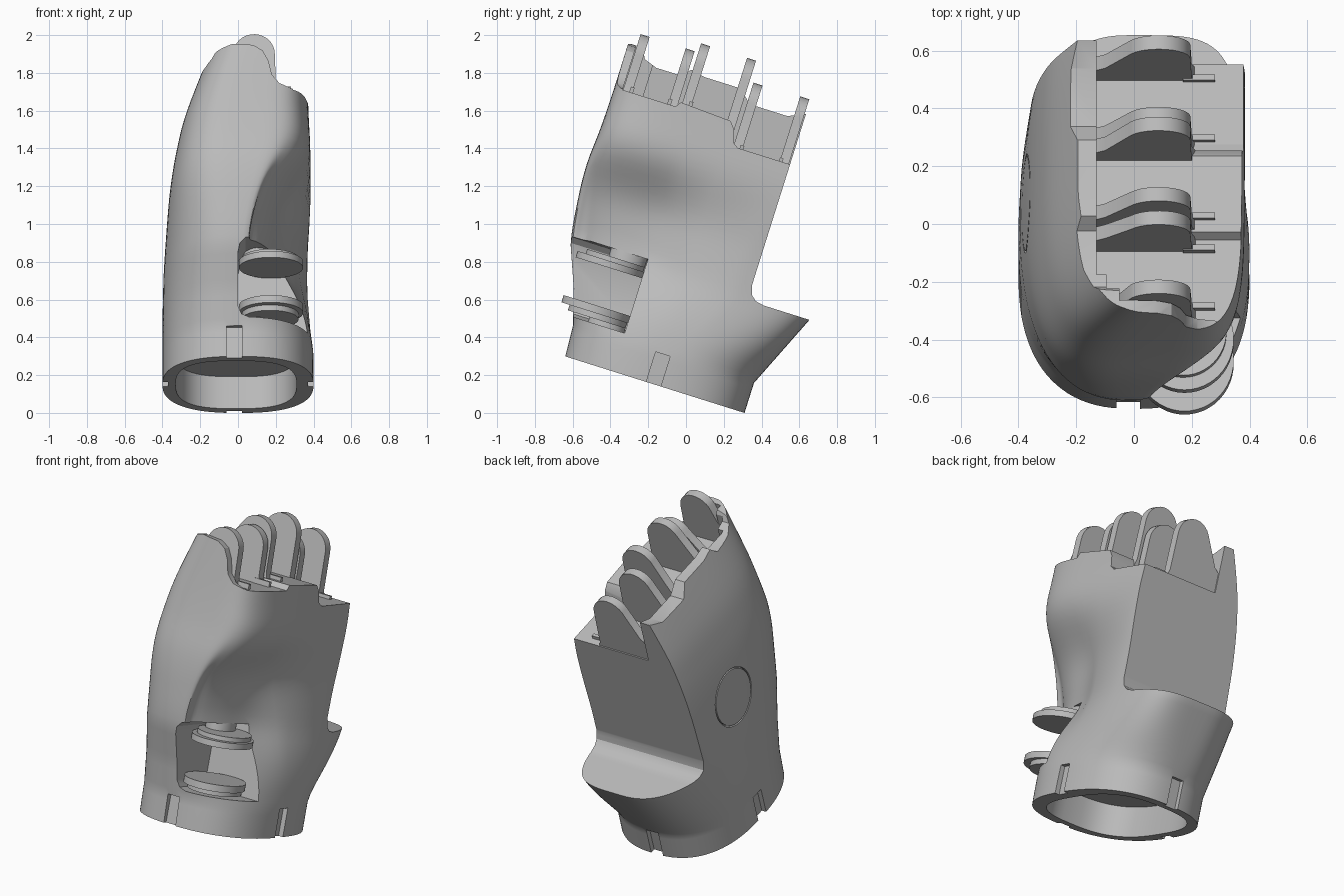
import bpy, bmesh, math

cube = bpy.data.objects.get("Cube")
if cube:
    bpy.data.objects.remove(cube, do_unlink=True)

TILT = math.radians(17.5)      # the whole hand leans back on its wrist
parts = []

grey = bpy.data.materials.new("plain grey")
grey.use_nodes = True
grey.diffuse_color = (0.5, 0.5, 0.5, 1)
grey.node_tree.nodes["Principled BSDF"].inputs["Base Color"].default_value = (0.5, 0.5, 0.5, 1)


def add_object(name, bm):
    bmesh.ops.recalc_face_normals(bm, faces=bm.faces)
    mesh = bpy.data.meshes.new(name)
    bm.to_mesh(mesh)
    bm.free()
    mesh.materials.append(grey)
    obj = bpy.data.objects.new(name, mesh)
    bpy.context.collection.objects.link(obj)
    return obj


def bridge(bm, rings, closed=False):
    """Skin a list of point rings; cap the ends, or join them when closed."""
    loops = [[bm.verts.new(p) for p in ring] for ring in rings]
    count = len(loops[0])
    pairs = list(zip(loops, loops[1:]))
    if closed:
        pairs.append((loops[-1], loops[0]))
    for a, b in pairs:
        for i in range(count):
            j = (i + 1) % count
            bm.faces.new((a[i], a[j], b[j], b[i]))
    if not closed:
        bm.faces.new(loops[0])
        bm.faces.new(loops[-1])


def prism(name, outline, axis, low, high):
    """Extrude a 2D outline along the axis it leaves out."""
    place = {"x": lambda p, d: (d, p[0], p[1]),
             "y": lambda p, d: (p[0], d, p[1]),
             "z": lambda p, d: (p[0], p[1], d)}[axis]
    bm = bmesh.new()
    bridge(bm, [[place(p, d) for p in outline] for d in (low, high)])
    return add_object(name, bm)


def box(name, x, y, z):
    return prism(name, [(x[0], y[0]), (x[1], y[0]), (x[1], y[1]), (x[0], y[1])], "z", *z)


def oval(cx, cy, rx, ry, power=2.0, count=48):
    points = []
    for i in range(count):
        a = math.tau * i / count
        c, s = math.cos(a), math.sin(a)
        points.append((cx + rx * math.copysign(abs(c) ** (2 / power), c),
                       cy + ry * math.copysign(abs(s) ** (2 / power), s)))
    return points


def cut(target, cutter):
    mod = target.modifiers.new("cut", "BOOLEAN")
    mod.operation = "DIFFERENCE"
    mod.solver = "EXACT"
    mod.object = cutter
    graph = bpy.context.evaluated_depsgraph_get()
    mesh = bpy.data.meshes.new_from_object(target.evaluated_get(graph))
    target.modifiers.clear()
    target.data = mesh
    bpy.data.objects.remove(cutter, do_unlink=True)


def smooth(x):
    x = min(max(x, 0), 1)
    return x * x * (3 - 2 * x)


# Palm shell: height, front, back, right edge, left edge of each section
SECTIONS = [
    (0.093, -0.70, 0.296, -0.40, 0.40), (0.26, -0.71, 0.296, -0.40, 0.40),
    (0.45, -0.765, 0.38, -0.40, 0.385), (0.665, -0.85, 0.475, -0.395, 0.37),
    (0.90, -0.885, 0.47, -0.38, 0.37), (1.10, -0.897, 0.45, -0.362, 0.38),
    (1.30, -0.885, 0.45, -0.33, 0.385), (1.50, -0.88, 0.45, -0.28, 0.375),
    (1.80, -0.88, 0.45, -0.165, 0.365)]


def blend(k, f):
    """Straight sides up to the flange, a smooth curve above it."""
    last = len(SECTIONS) - 1
    rows = [SECTIONS[min(max(k + d, 0), last)] for d in (-1, 0, 1, 2)]
    if k < 3:
        return [b + f * (c - b) for b, c in zip(rows[1], rows[2])]
    return [b + 0.5 * f * (c - a + f * (2 * a - 5 * b + 4 * c - d + f * (3 * (b - c) + d - a)))
            for a, b, c, d in zip(*rows)]


def palm_ring(row):
    t, front, back, left, right = row
    up = smooth((t - 0.65) / 0.7)
    size = ((left + right) / 2, (front + back) / 2, (right - left) / 2, (back - front) / 2)
    # squarer on the palm side, most of all at its rear corner; rounder on the back of the hand
    palm_side = oval(*size, 2.5 + 2 * up, 96)
    rear_corner = oval(*size, 2.5 + 2 * up + 2 * smooth((t - 0.26) / 0.4), 96)
    hand_back = oval(*size, 2.45 + up, 96)
    outline = rear_corner[:24] + hand_back[24:72] + palm_side[72:]
    ring = []
    for i, (x, y) in enumerate(outline):
        # hollow at the root of the thumb
        side = smooth(1.8 * math.cos(math.tau * i / 96))
        rise = ((t - 0.75) / 0.4) ** 4 if t > 0.75 else ((t - 0.75) / 0.25) ** 2
        dent = math.exp(-abs((y + 0.62) / 0.4) ** 3 - rise)
        ring.append((x - 0.16 * side * dent, y, t))
    return ring


rings = []
for k in range(len(SECTIONS) - 1):
    rings += [palm_ring(blend(k, f / 5)) for f in range(5)]
rings.append(palm_ring(SECTIONS[-1]))
bm = bmesh.new()
bridge(bm, rings)
palm = add_object("palm_shell", bm)
parts.append(palm)

# Flat rear face above the wrist flange
cut(palm, prism("rear_cut", [(0.13, 2.2), (0.13, 0.75), (0.145, 0.70), (0.175, 0.675),
                             (0.22, 0.666), (0.9, 0.666), (0.9, 2.2)], "x", -1, 1))
# Stepped knuckle floor, its front corner kept inside the rounded shell
for edge, start in ((-0.13, -0.72), (-0.095, -0.785), (-0.05, -0.835)):
    cut(palm, prism("floor_cut", [(start, 2.2), (start, 1.53), (-0.54, 1.53), (-0.52, 1.56),
                                  (-0.24, 1.545), (-0.21, 1.51), (-0.19, 1.44), (-0.16, 1.42),
                                  (0.9, 1.42), (0.9, 2.2)], "x", edge, 1))
# Rounded top of the front wall
cut(palm, prism("front_cut", [(1, 2.2), (1, 1.53), (0.28, 1.535), (0.22, 1.555), (0.18, 1.6),
                              (0.16, 1.68), (0.13, 1.735), (0.08, 1.765), (-0.03, 1.775),
                              (-0.11, 1.755), (-0.18, 1.71), (-0.6, 1.71), (-0.6, 2.2)],
                "y", -1.5, -0.76))
# Scalloped top of the knuckle wall
cut(palm, prism("wall_cut", [(-0.8, 2.2), (-0.8, 1.77), (-0.77, 1.72), (-0.7, 1.695),
                             (-0.56, 1.695), (-0.52, 1.74), (-0.44, 1.725), (-0.24, 1.725),
                             (-0.17, 1.66), (0.04, 1.66), (0.13, 1.70), (0.9, 1.70),
                             (0.9, 2.2)], "x", -1, -0.04))
# Thumb opening with rounded inner corners
cut(palm, prism("thumb_cut", [(1, 0.305), (0.06, 0.305), (0.02, 0.32), (0, 0.36),
                              (0, 0.63), (0.01, 0.675), (0.04, 0.705), (0.09, 0.715),
                              (1, 0.715)], "y", -1.2, -0.437))
# Wrist socket and four key slots in its rim
cut(palm, prism("socket_cut", oval(-0.01, -0.2, 0.32, 0.42, 2.8, 64), "z", -0.1, 0.27))
for x, y, wx, wy in ((-0.02, -0.71, 0.04, 0.035), (-0.02, 0.296, 0.04, 0.03),
                     (-0.4, -0.21, 0.03, 0.04), (0.4, -0.21, 0.03, 0.04)):
    cut(palm, box("slot_cut", (x - wx, x + wx), (y - wy, y + wy), (-0.1, 0.26)))
# Fine circular groove on the back of the hand
groove = []
for x, r in ((-0.6, 0.164), (-0.6, 0.172), (-0.35, 0.172), (-0.35, 0.164)):
    groove.append([(x, p, q) for p, q in oval(-0.225, 0.95, r, r)])
bm = bmesh.new()
bridge(bm, groove, closed=True)
cut(palm, add_object("groove_cut", bm))

# Three pairs of finger hinge tabs, each with a small foot
TABS = [(-0.807, 1.52, 1.84), (-0.557, 1.52, 1.84), (-0.487, 1.54, 1.89),
        (-0.232, 1.5, 1.89), (-0.16, 1.4, 1.775), (0.098, 1.4, 1.78)]
for n, (y, base, top) in enumerate(TABS):
    inner = -0.1 if n == 0 else -0.15
    outline = [(inner, base), (0.215, base), (0.2, base + 0.05)]
    for i in range(13):
        a = math.radians(150 * i / 12)
        outline.append((0.085 + 0.11 * math.cos(a), top - 0.11 + 0.11 * math.sin(a)))
    outline.append((inner + 0.05, base + 0.16))
    outline.append((inner, base + 0.12))
    parts.append(prism(f"finger_tab_{n + 1}", outline, "y", y - 0.025, y + 0.025))
    inward = 0.03 if n % 2 == 0 else -0.03
    parts.append(box(f"tab_foot_{n + 1}", (0.17, 0.28), sorted((y + inward / 3, y + inward)),
                     (base, base + 0.04)))

# Thumb hinge discs, each stepped down to a hub on the wall of the opening
for name, face, step, wall in (("upper", (0.61, 0.645), (0.645, 0.67), (0.67, 0.72)),
                               ("lower", (0.36, 0.40), (0.33, 0.36), (0.30, 0.33))):
    parts.append(prism(name + "_thumb_disc", oval(0.175, -0.62, 0.17, 0.185), "z", *face))
    parts.append(prism(name + "_thumb_step", oval(0.17, -0.6, 0.15, 0.16), "z", *step))
    parts.append(prism(name + "_thumb_hub", oval(0.1, -0.54, 0.08, 0.1), "z", *wall))

# Lean the hand back and smooth its curved faces
for obj in parts:
    obj.rotation_euler.x = -TILT
    bpy.ops.object.select_all(action="DESELECT")
    obj.select_set(True)
    bpy.context.view_layer.objects.active = obj
    bpy.ops.object.shade_smooth_by_angle(angle=math.radians(30))
